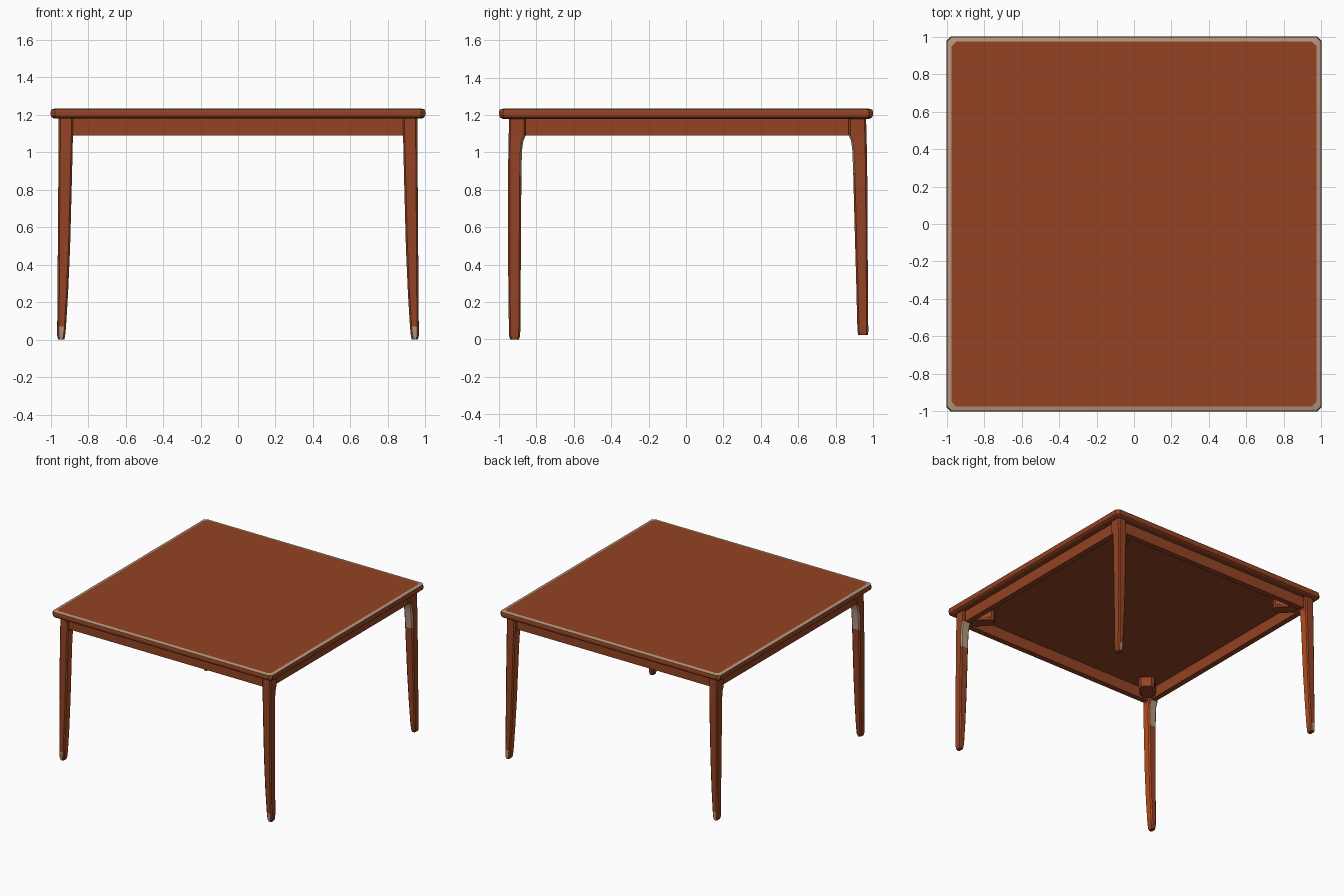
import bpy, bmesh, math

if "Cube" in bpy.data.objects:
    bpy.data.objects.remove(bpy.data.objects["Cube"])


def material(name, col):
    m = bpy.data.materials.new(name)
    m.diffuse_color = (*col, 1)
    m.use_nodes = True
    m.node_tree.nodes["Principled BSDF"].inputs["Base Color"].default_value = m.diffuse_color
    return m


mats = [material("brown wood", (0.295, 0.056, 0.017)),
        material("worn beige", (0.45, 0.31, 0.21)),
        material("orange wood", (0.46, 0.075, 0.011))]


def make(name, build, smooth=40):
    bm = bmesh.new()
    build(bm)
    bmesh.ops.recalc_face_normals(bm, faces=bm.faces)
    me = bpy.data.meshes.new(name)
    bm.to_mesh(me)
    bm.free()
    ob = bpy.data.objects.new(name, me)
    bpy.context.collection.objects.link(ob)
    for m in mats:
        me.materials.append(m)
    bpy.ops.object.select_all(action='DESELECT')
    ob.select_set(True)
    bpy.context.view_layer.objects.active = ob
    bpy.ops.object.shade_smooth_by_angle(angle=math.radians(smooth))
    return ob


def ring(x0, x1, y0, y1, z, c):
    """Rectangle outline with chamfered corners."""
    return [(x0 + c, y0, z), (x1 - c, y0, z), (x1, y0 + c, z), (x1, y1 - c, z),
            (x1 - c, y1, z), (x0 + c, y1, z), (x0, y1 - c, z), (x0, y0 + c, z)]


def loft(bm, rings):
    """Skin a stack of outlines and cap the ends; returns the side faces by band."""
    vs = [[bm.verts.new(p) for p in r] for r in rings]
    n = len(vs[0])
    bands = [[bm.faces.new((a[i], a[(i + 1) % n], b[(i + 1) % n], b[i]))
              for i in range(n)] for a, b in zip(vs, vs[1:])]
    bm.faces.new(vs[0][::-1])
    bm.faces.new(vs[-1])
    return bands


def paint(bands, sides, mat):
    for band in bands:
        for s in sides:
            band[s].material_index = mat


# Tabletop: eased slab with a worn upper rim
def tabletop(bm):
    prof = [(0.982, 1.18), (0.995, 1.188), (1.0, 1.2), (1.0, 1.216),
            (0.997, 1.229), (0.973, 1.235)]
    bands = loft(bm, [ring(-h, h, -h, h, z, 0.022) for h, z in prof])
    paint(bands[-1:], range(8), 1)


make("tabletop", tabletop, 10)


# Legs: tapered, with a flared and worn bracket on the inner side
# height, outer x, inner x, front outer/inner y, back outer/inner y
LEG = [(0.0, 0.960, 0.928, 0.940, 0.893, 0.973, 0.920),
       (0.02, 0.965, 0.923, 0.946, 0.887, 0.975, 0.917),
       (0.07, 0.965, 0.918, 0.947, 0.885, 0.974, 0.915),
       (0.25, 0.963, 0.907, 0.950, 0.884, 0.973, 0.911),
       (0.50, 0.962, 0.896, 0.951, 0.883, 0.971, 0.904),
       (0.88, 0.959, 0.886, 0.951, 0.880, 0.969, 0.894),
       (1.01, 0.958, 0.883, 0.950, 0.877, 0.967, 0.889),
       (1.06, 0.957, 0.882, 0.949, 0.870, 0.966, 0.882),
       (1.09, 0.957, 0.881, 0.948, 0.858, 0.965, 0.870),
       (1.18, 0.957, 0.881, 0.946, 0.858, 0.963, 0.870)]


def leg(sx, sy):
    def build(bm):
        rings = []
        for z, xo, xi, fo, fi, bo, bi in LEG:
            o, i = (fo, fi) if sy < 0 else (bo, bi)
            if sy > 0:
                z = 0.025 + z * (1.155 / 1.18)   # back legs stop a little short
            rings.append([(sx * x, sy * y, zz) for x, y, zz in ring(xi, xo, i, o, z, 0.009)])
        bands = loft(bm, rings)
        paint(bands[2:7], (6, 7), 2)             # brighter inner side
        paint(bands[5:8], (0, 1), 1)             # worn bracket
        paint(bands[:2], (4,), 1)                # worn foot
    return build


for sx, lr in ((-1, "left"), (1, "right")):
    for sy, fb in ((-1, "front"), (1, "back")):
        make(f"{fb}_{lr}_leg", leg(sx, sy))


# Aprons: four thin rails under the top
def box(x0, x1, y0, y1, z0, z1):
    return lambda bm: loft(bm, [ring(x0, x1, y0, y1, z, 0.003) for z in (z0, z1)])


for s, fb in ((-1, "front"), (1, "back")):
    a, b = sorted((s * 0.89, s * 0.935))
    make(f"{fb}_apron", box(-0.9, 0.9, a, b, 1.09, 1.182))
for s, lr in ((-1, "left"), (1, "right")):
    a, b = sorted((s * 0.89, s * 0.935))
    make(f"{lr}_apron", box(a, b, -0.9, 0.9, 1.09, 1.182))


# Corner blocks: diagonal wedges inside each corner
def block(bm):
    loft(bm, [ring(-0.1, 0.08, -w, w, z, 0.02)
              for w, z in ((0.045, 1.1), (0.06, 1.115), (0.06, 1.182))])


for sx, lr in ((-1, "left"), (1, "right")):
    for sy, fb in ((-1, "front"), (1, "back")):
        ob = make(f"{fb}_{lr}_corner_block", block)
        ob.location = (sx * 0.815, sy * 0.815, 0)
        ob.rotation_euler.z = math.atan2(sy, sx)
